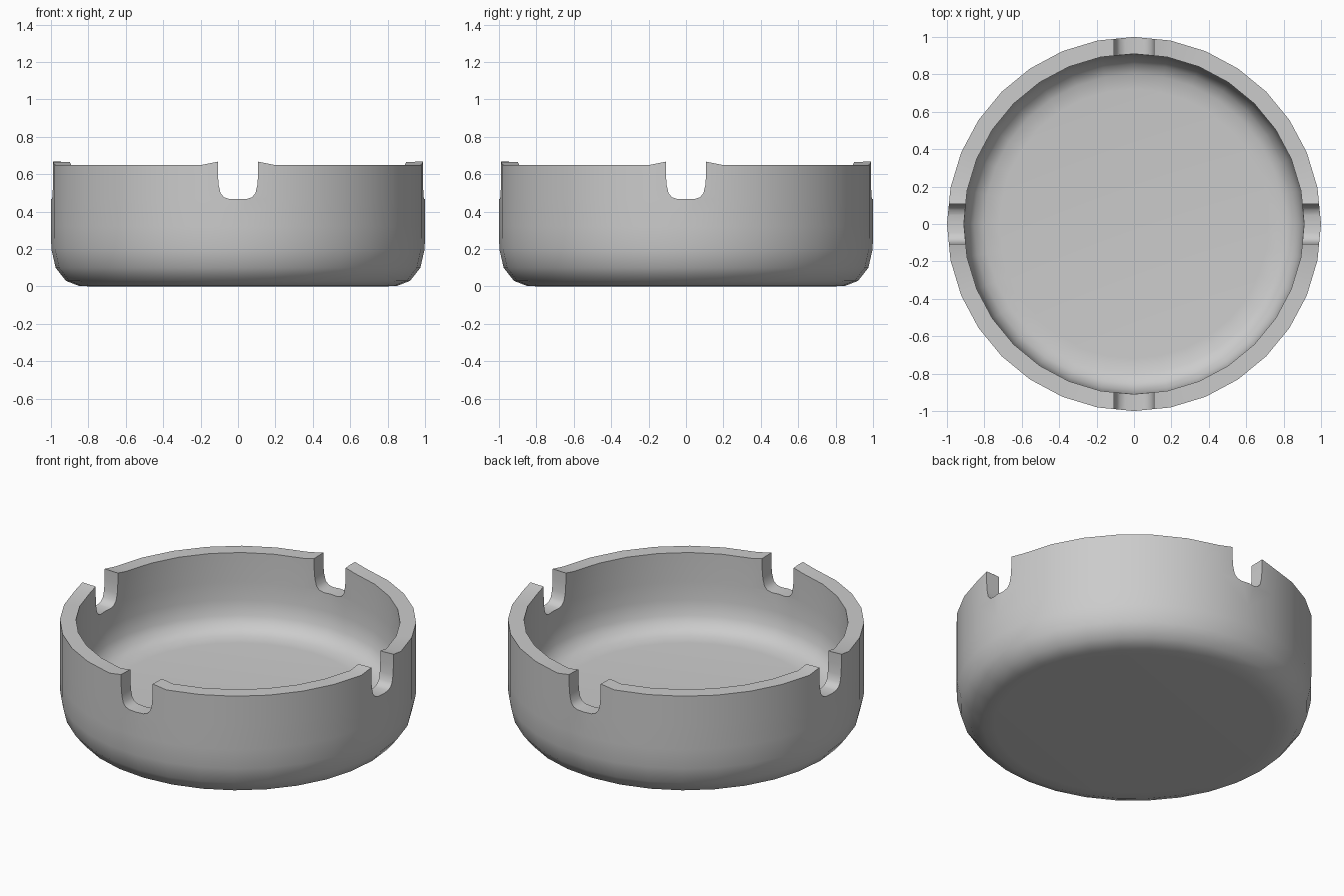
import bpy, bmesh
from math import sin, cos, tau, radians

if "Cube" in bpy.data.objects:
    bpy.data.objects.remove(bpy.data.objects["Cube"])

SIDES = 32

def mesh_object(name, bm):
    bmesh.ops.recalc_face_normals(bm, faces=bm.faces)
    me = bpy.data.meshes.new(name)
    bm.to_mesh(me)
    bm.free()
    ob = bpy.data.objects.new(name, me)
    bpy.context.collection.objects.link(ob)
    return ob

# Bowl: one closed profile (radius, height) from underside over the rim to the floor
profile = [(0.78, 0), (0.85, 0.003), (0.92, 0.03), (0.975, 0.1), (0.998, 0.2),
           (1.0, 0.32), (1.0, 0.47), (1.0, 0.65),
           (0.91, 0.65), (0.91, 0.47), (0.905, 0.36), (0.89, 0.27),
           (0.855, 0.215), (0.80, 0.187), (0.72, 0.18)]
bm = bmesh.new()
rings = []
for r, z in profile:
    ring = []
    for i in range(SIDES):
        a = tau * i / SIDES
        # the rim lifts slightly towards each notch
        lift = 0.038 if z == 0.65 and i % (SIDES // 4) == 0 else 0
        ring.append(bm.verts.new((r * cos(a), r * sin(a), z + lift)))
    rings.append(ring)
for lo, hi in zip(rings, rings[1:]):
    for i in range(SIDES):
        j = (i + 1) % SIDES
        bm.faces.new((lo[i], lo[j], hi[j], hi[i]))
bm.faces.new(rings[0])
bm.faces.new(rings[-1])
bowl = mesh_object("ashtray_bowl", bm)
bpy.context.view_layer.objects.active = bowl
bowl.select_set(True)

# Four rounded notches: a U-shaped bar cut through along each axis
half = [(0.048, 0.468), (0.075, 0.477), (0.093, 0.498), (0.103, 0.54),
        (0.108, 0.6), (0.109, 0.9)]
outline = half + [(-u, z) for u, z in reversed(half)]

for axis in range(2):
    bm = bmesh.new()
    ends = [[bm.verts.new((u, s, z) if axis else (s, u, z)) for u, z in outline]
            for s in (-1.3, 1.3)]
    n = len(outline)
    for i in range(n):
        j = (i + 1) % n
        bm.faces.new((ends[0][i], ends[0][j], ends[1][j], ends[1][i]))
    bm.faces.new(ends[0])
    bm.faces.new(ends[1])
    cutter = mesh_object("notch_cutter", bm)
    cutter.hide_render = True
    mod = bowl.modifiers.new("notches", 'BOOLEAN')
    mod.operation = 'DIFFERENCE'
    mod.solver = 'EXACT'
    mod.object = cutter
    bpy.ops.object.modifier_apply(modifier=mod.name)
    bpy.data.objects.remove(cutter)

bpy.ops.object.shade_smooth_by_angle(angle=radians(40))
